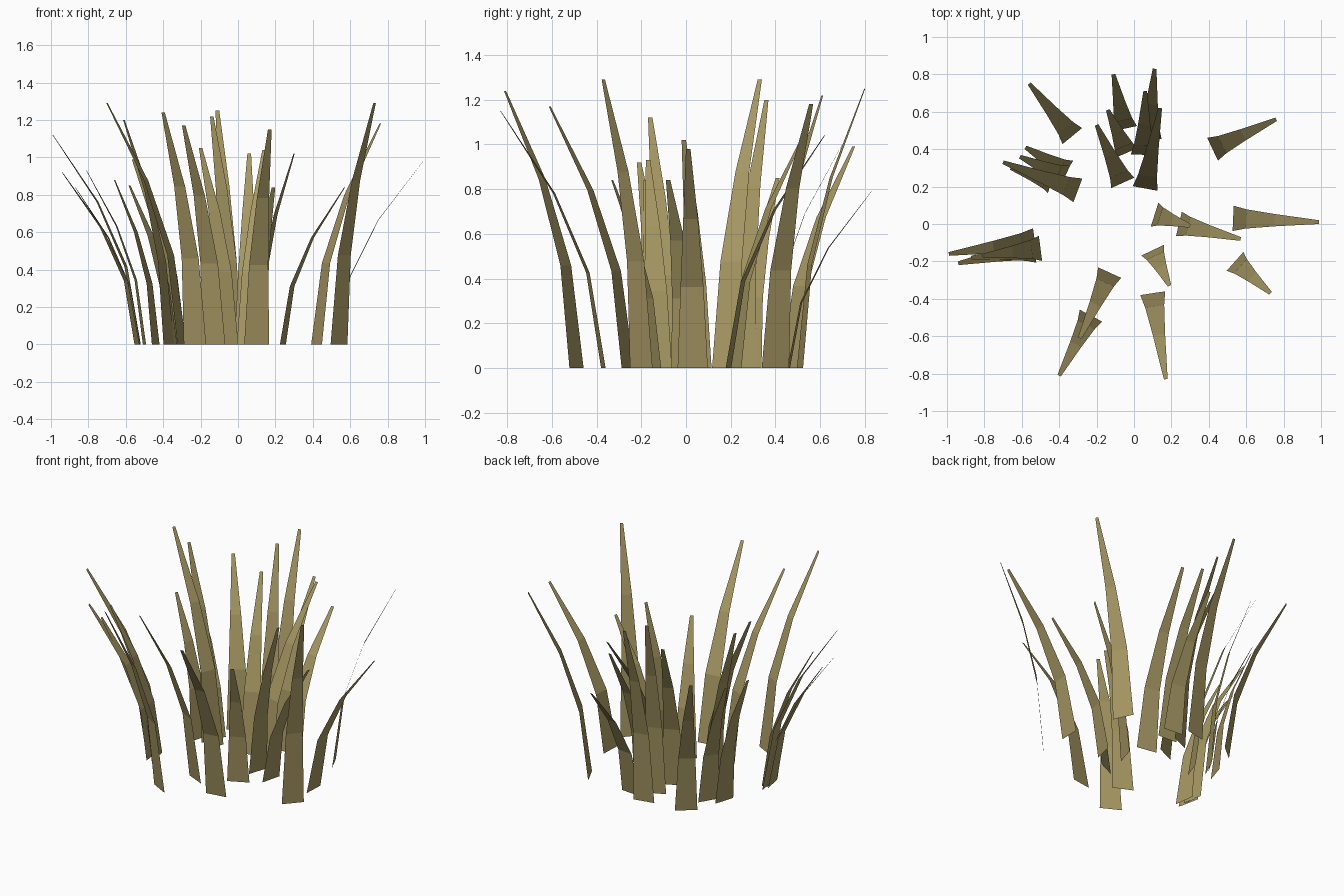
import bpy
from mathutils import Vector

default_cube = bpy.data.objects.get("Cube")
if default_cube:
    bpy.data.objects.remove(default_cube, do_unlink=True)

# One dry straw colour for every blade
straw = bpy.data.materials.new("dry_straw")
straw.use_nodes = True
straw_colour = (0.38, 0.31, 0.125, 1)
straw.diffuse_color = straw_colour
shader = next(node for node in straw.node_tree.nodes if node.type == "BSDF_PRINCIPLED")
shader.inputs["Base Color"].default_value = straw_colour

# Shared blade profile: (share of height, share of lean, width)
PROFILE = ((0, 0, 0.135), (0.37, 0.15, 0.103), (0.68, 0.48, 0.066), (1, 1, 0.02))


def make_blade(name, root, tip, height):
    """Flat tapering strip that curves outward from its root to its tip."""
    lean = tip - root
    side = Vector((-lean.y, lean.x)).normalized()
    vertices = []
    for rise, reach, width in PROFILE:
        centre = root + lean * reach
        for sign in (-1, 1):
            edge = centre + side * (sign * width / 2)
            vertices.append((edge.x, edge.y, height * rise))
    faces = []
    for level in range(len(PROFILE) - 1):
        first = level * 2
        faces.append((first, first + 1, first + 3, first + 2))
    mesh = bpy.data.meshes.new(name)
    mesh.from_pydata(vertices, [], faces)
    mesh.materials.append(straw)
    mesh.update()
    blade = bpy.data.objects.new(name, mesh)
    bpy.context.collection.objects.link(blade)
    return blade


# Blades by clump, in hundredths: root x, root y, tip x, tip y, height
CLUMPS = {
    "back_right": (
        (-33, 47, -56, 75, 99),
        (-36, 28, -58, 41, 85),
        (-37, 25, -61, 36, 120),
        (-30, 18, -70, 33, 129),
        (-44, 23, -66, 30, 88),
    ),
    "back": (
        (-5, 51, -11, 80, 125),
        (-4, 38, -14, 61, 122),
        (-6, 22, -20, 53, 105),
        (8, 46, 11, 83, 79),
        (5, 37, 6, 71, 102),
        (6, 19, 14, 62, 104),
    ),
    "left": (
        (42, 40, 76, 56, 118),
        (53, 3, 99, 1, 98),
        (24, 0, 57, -8, 84),
        (11, 5, 30, -1, 102),
        (54, -20, 73, -37, 129),
    ),
    "front": (
        (10, -14, 19, -33, 84),
        (10, -37, 17, -83, 115),
        (-23, -49, -40, -81, 124),
        (-13, -26, -29, -61, 117),
    ),
    "right": (
        (-53, -9, -99, -16, 112),
        (-54, -13, -94, -21, 92),
        (-53, -14, -87, -18, 84),
        (-50, -13, -81, -17, 93),
    ),
}

for clump, blades in CLUMPS.items():
    for number, values in enumerate(blades, start=1):
        root_x, root_y, tip_x, tip_y, height = (value / 100 for value in values)
        make_blade(f"{clump}_grass_blade_{number}",
                   Vector((root_x, root_y)), Vector((tip_x, tip_y)), height)
